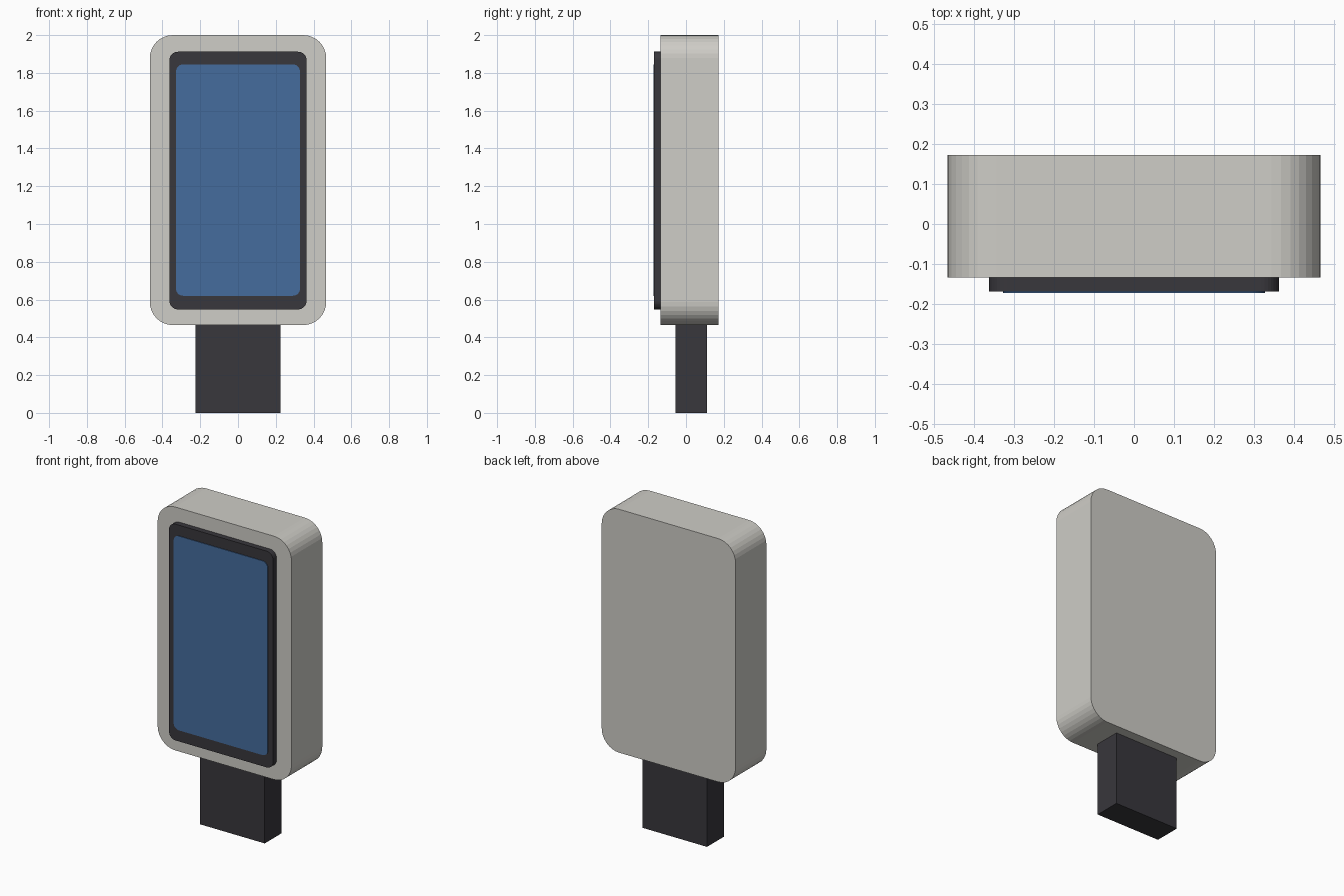
import bpy
import bmesh
from math import cos, sin, pi

cube = bpy.data.objects.get("Cube")
if cube:
    bpy.data.objects.remove(cube, do_unlink=True)


def material(name, color):
    mat = bpy.data.materials.new(name)
    mat.use_nodes = True
    mat.diffuse_color = (*color, 1)
    bsdf = next(n for n in mat.node_tree.nodes if n.type == 'BSDF_PRINCIPLED')
    bsdf.inputs["Base Color"].default_value = (*color, 1)
    return mat


def rounded_slab(name, mat, half_width, z_range, y_range, radius, steps=8):
    """Upright slab with rounded corners, extruded from front to back."""
    (low, high), (front, back) = z_range, y_range
    corners = [(1, high - radius), (-1, high - radius),
               (-1, low + radius), (1, low + radius)]
    bm = bmesh.new()
    outline = []
    for quarter, (side, z) in enumerate(corners):
        for i in range(steps + 1):
            a = (quarter + i / steps) * pi / 2
            x = side * (half_width - radius) + radius * cos(a)
            outline.append(bm.verts.new((x, front, z + radius * sin(a))))
    face = bm.faces.new(outline)
    grown = bmesh.ops.extrude_face_region(bm, geom=[face])["geom"]
    moved = [g for g in grown if isinstance(g, bmesh.types.BMVert)]
    bmesh.ops.translate(bm, verts=moved, vec=(0, back - front, 0))
    bmesh.ops.recalc_face_normals(bm, faces=bm.faces)
    return finish(name, mat, bm)


def box(name, mat, half_width, z_range, y_range):
    bm = bmesh.new()
    bmesh.ops.create_cube(bm, size=1)
    (low, high), (front, back) = z_range, y_range
    bmesh.ops.scale(bm, verts=bm.verts, vec=(2 * half_width, back - front, high - low))
    bmesh.ops.translate(bm, verts=bm.verts, vec=(0, (front + back) / 2, (low + high) / 2))
    return finish(name, mat, bm)


def finish(name, mat, bm):
    mesh = bpy.data.meshes.new(name)
    bm.to_mesh(mesh)
    bm.free()
    mesh.materials.append(mat)
    obj = bpy.data.objects.new(name, mesh)
    bpy.context.collection.objects.link(obj)
    return obj


light_grey = material("light grey", (0.62, 0.61, 0.57))
charcoal = material("charcoal", (0.04, 0.038, 0.045))
blue = material("screen blue", (0.06, 0.15, 0.34))

# Housing, with the bezel and screen stacked on its front
rounded_slab("housing", light_grey, 0.467, (0.465, 2.0), (-0.134, 0.173), 0.122)
rounded_slab("bezel", charcoal, 0.363, (0.548, 1.912), (-0.169, -0.13), 0.045)
rounded_slab("screen", blue, 0.328, (0.62, 1.845), (-0.173, -0.165), 0.037)

# Plug below the housing
box("plug", charcoal, 0.225, (0, 0.48), (-0.055, 0.112))
